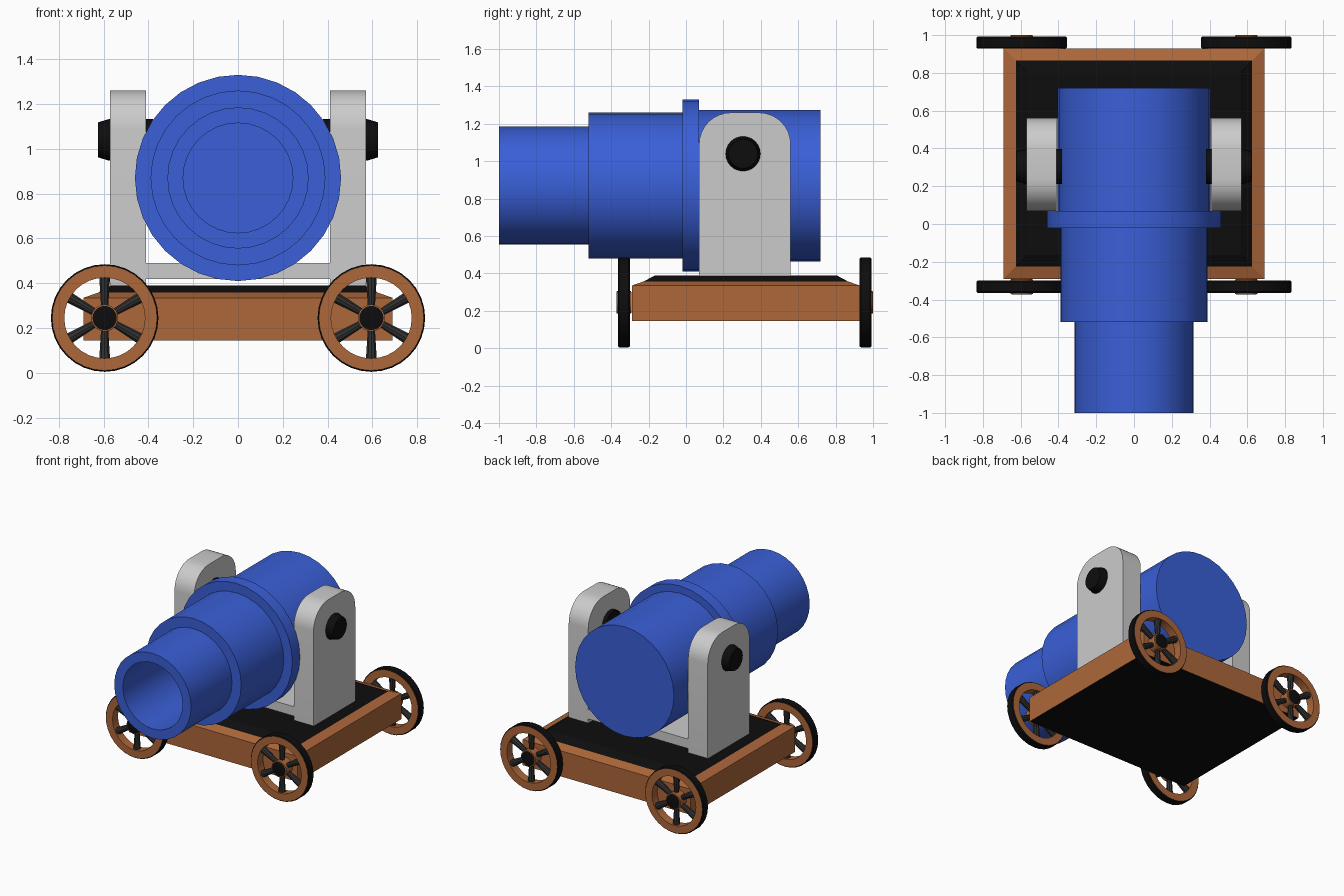
import bpy, bmesh
from math import pi, sin, cos, radians
from mathutils import Matrix, Vector

if "Cube" in bpy.data.objects:
    bpy.data.objects.remove(bpy.data.objects["Cube"], do_unlink=True)


def material(name, r, g, b):
    m = bpy.data.materials.new(name)
    m.use_nodes = True
    m.diffuse_color = (r, g, b, 1)
    m.node_tree.nodes["Principled BSDF"].inputs["Base Color"].default_value = (r, g, b, 1)
    return m


BLUE = material("blue paint", 0.042, 0.115, 0.68)
WOOD = material("orange wood", 0.42, 0.135, 0.043)
GREY = material("light grey", 0.6, 0.6, 0.6)
BLACK = material("black", 0.004, 0.004, 0.004)
DARK = material("dark iron", 0.03, 0.03, 0.03)


def finish(name, bm, mats, smooth=True):
    bmesh.ops.recalc_face_normals(bm, faces=bm.faces)
    me = bpy.data.meshes.new(name)
    bm.to_mesh(me)
    bm.free()
    for m in mats:
        me.materials.append(m)
    ob = bpy.data.objects.new(name, me)
    bpy.context.collection.objects.link(ob)
    if smooth:
        bpy.ops.object.select_all(action="DESELECT")
        bpy.context.view_layer.objects.active = ob
        ob.select_set(True)
        bpy.ops.object.shade_smooth_by_angle(angle=radians(35))
    return ob


def lathe(bm, profile, centre, axis="Y", steps=32, closed=False, mats=None):
    """Revolve (radius, distance) points about an axis through centre."""
    rings = []
    for r, d in profile:
        ring = []
        for i in range(steps):
            a = 2 * pi * i / steps
            u, v = r * cos(a), r * sin(a)
            p = Vector((u, d, v)) if axis == "Y" else Vector((d, u, v))
            ring.append(bm.verts.new(p + Vector(centre)))
        rings.append(ring)
    pairs = list(zip(rings, rings[1:] + rings[:1]))
    if not closed:
        pairs.pop()
    for k, (a, b) in enumerate(pairs):
        for i in range(steps):
            j = (i + 1) % steps
            f = bm.faces.new((a[i], a[j], b[j], b[i]))
            f.material_index = mats[k] if mats else 0
    if not closed:
        for k, ring in ((0, rings[0]), (-1, rings[-1])):
            f = bm.faces.new(ring)
            f.material_index = mats[k] if mats else 0


# Barrel: stepped outside with a hollow bore
bm = bmesh.new()
lathe(bm, [(0.245, -0.1), (0.245, -1), (0.315, -1), (0.315, -0.52), (0.39, -0.52),
           (0.39, -0.02), (0.46, -0.02), (0.46, 0.07), (0.405, 0.07), (0.405, 0.72)],
      (0, 0, 0.87))
finish("barrel", bm, [BLUE])

# Carriage bed: wooden sides and lip, black deck and underside
bm = bmesh.new()
loops = []
for inset, z in ((0, 0.145), (0, 0.335), (0.065, 0.358), (0.125, 0.39)):
    x, y = 0.69 - inset, 0.61 - inset
    loops.append([bm.verts.new((sx * x, 0.32 + sy * y, z))
                  for sx, sy in ((-1, -1), (1, -1), (1, 1), (-1, 1))])
for k in range(3):
    for i in range(4):
        j = (i + 1) % 4
        f = bm.faces.new((loops[k][i], loops[k][j], loops[k + 1][j], loops[k + 1][i]))
        f.material_index = 1 if k == 2 else 0
for loop in (loops[0], loops[-1]):
    bm.faces.new(loop).material_index = 1
finish("carriage_bed", bm, [WOOD, BLACK], smooth=False)

# Cradle plate under the barrel
bm = bmesh.new()
bmesh.ops.create_cube(bm, size=1, matrix=Matrix.Translation((0, 0.315, 0.455))
                      @ Matrix.Diagonal((0.84, 0.49, 0.07, 1)))
finish("cradle_plate", bm, [GREY], smooth=False)

# Side brackets with rounded tops, and their pivots
Y0, Y1, TOP, R = 0.07, 0.56, 1.26, 0.17
outline = [(Y1, 0.385)]
for cy, start in ((Y1 - R, 0), (Y0 + R, pi / 2)):
    for i in range(9):
        a = start + i * pi / 16
        outline.append((cy + R * cos(a), TOP - R + R * sin(a)))
outline.append((Y0, 0.385))
for side, s in (("left", 1), ("right", -1)):
    bm = bmesh.new()
    face = bm.faces.new([bm.verts.new((s * 0.41, y, z)) for y, z in outline])
    ext = bmesh.ops.extrude_face_region(bm, geom=[face], use_keep_orig=True)
    moved = [g for g in ext["geom"] if isinstance(g, bmesh.types.BMVert)]
    bmesh.ops.translate(bm, verts=moved, vec=(s * 0.16, 0, 0))
    finish(side + "_bracket", bm, [GREY])
    bm = bmesh.new()
    lathe(bm, [(0.093, s * 0.38), (0.093, s * 0.575), (0.078, s * 0.625)],
          (0, 0.305, 1.04), axis="X", steps=24)
    finish(side + "_pivot", bm, [BLACK])

# Wheels: wooden rims with black treads, six spokes and a capped hub
for end, wy in (("front", -0.332), ("rear", 0.96)):
    for side, s in (("left", 1), ("right", -1)):
        name = end + "_" + side
        c = Vector((s * 0.595, wy, 0.245))
        bm = bmesh.new()
        lathe(bm, [(0.18, -0.032), (0.234, -0.032), (0.24, -0.025), (0.24, 0.025),
                   (0.234, 0.032), (0.18, 0.032)], c, closed=True, mats=[0, 1, 1, 1, 0, 0])
        finish(name + "_wheel_rim", bm, [WOOD, BLACK])
        bm = bmesh.new()
        lathe(bm, [(0.054, -0.04), (0.06, -0.038), (0.06, 0.038), (0.054, 0.04)],
              c, steps=24, mats=[1, 0, 1])
        for f in bm.faces:
            if len(f.verts) > 4:
                f.material_index = 1
            else:
                f.material_index = 0
        finish(name + "_wheel_hub", bm, [WOOD, BLACK])
        bm = bmesh.new()
        for i in range(6):
            turn = Matrix.Rotation(i * pi / 3, 4, "Y")
            bmesh.ops.create_cone(bm, cap_ends=True, segments=10, radius1=0.016, radius2=0.026,
                                  depth=0.15, matrix=Matrix.Translation(c) @ turn
                                  @ Matrix.Translation((0, 0, 0.115)))
        finish(name + "_wheel_spokes", bm, [DARK])
